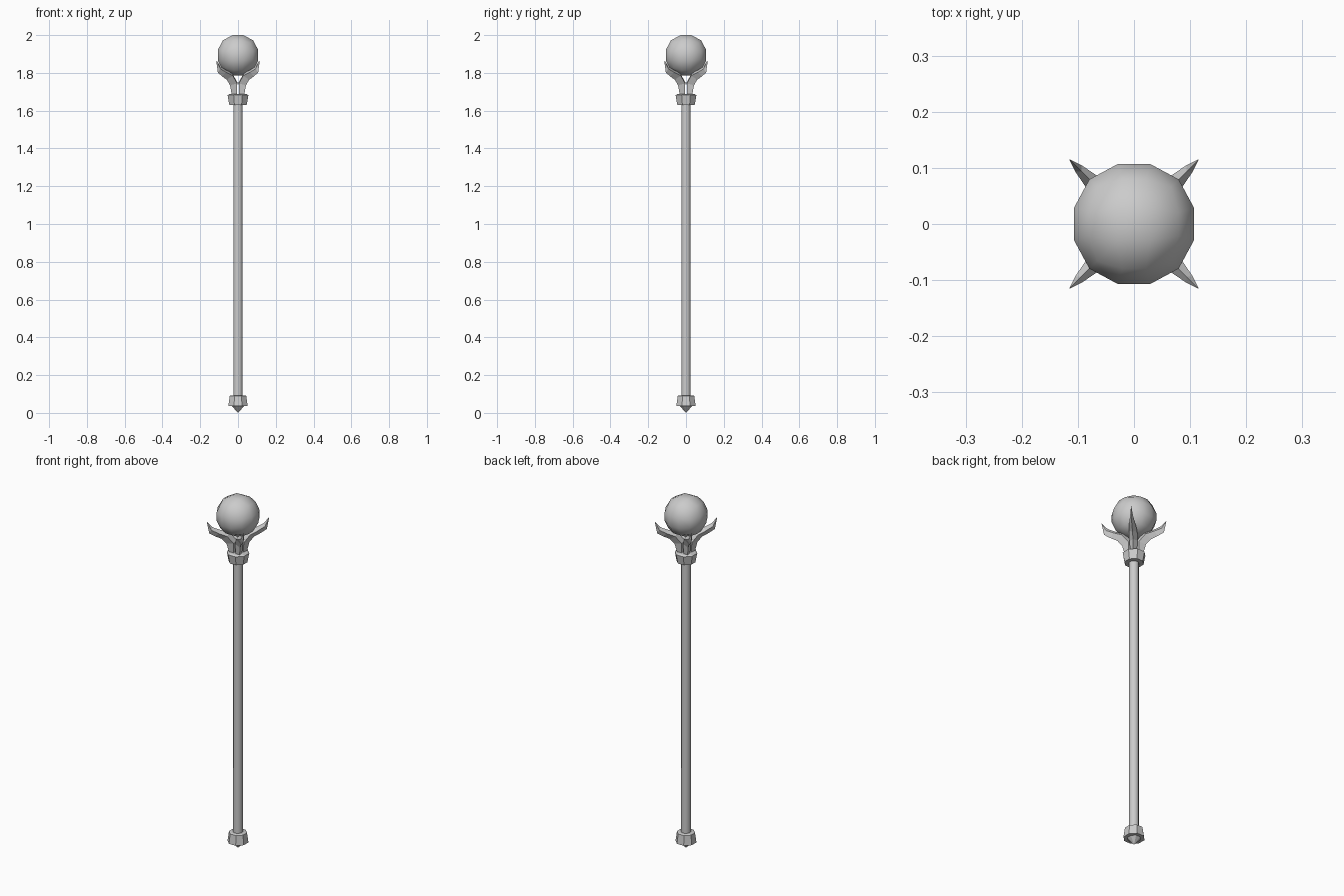
import bpy, bmesh, math
from mathutils import Vector

if "Cube" in bpy.data.objects:
    bpy.data.objects.remove(bpy.data.objects["Cube"])


def make_object(name, bm, smooth=None):
    bmesh.ops.remove_doubles(bm, verts=bm.verts, dist=1e-5)
    bmesh.ops.recalc_face_normals(bm, faces=bm.faces)
    mesh = bpy.data.meshes.new(name)
    bm.to_mesh(mesh)
    bm.free()
    ob = bpy.data.objects.new(name, mesh)
    bpy.context.collection.objects.link(ob)
    if smooth:
        bpy.ops.object.select_all(action='DESELECT')
        ob.select_set(True)
        bpy.context.view_layer.objects.active = ob
        bpy.ops.object.shade_smooth_by_angle(angle=math.radians(smooth))
    return ob


def loft(bm, rings):
    """Join rings of points with quads and cap both ends."""
    loops = [[bm.verts.new(p) for p in ring] for ring in rings]
    n = len(loops[0])
    for a, b in zip(loops, loops[1:]):
        for i in range(n):
            j = (i + 1) % n
            bm.faces.new((a[i], a[j], b[j], b[i]))
    bm.faces.new(loops[0])
    bm.faces.new(loops[-1])


def turned(name, profile, smooth=None, sides=8):
    """Octagonal turned part; profile gives (half width across flats, z)."""
    bm = bmesh.new()
    rings = []
    for r, z in profile:
        R = r / math.cos(math.pi / sides)
        angles = [math.tau * (i + 0.5) / sides for i in range(sides)]
        rings.append([(R * math.cos(a), R * math.sin(a), z) for a in angles])
    loft(bm, rings)
    return make_object(name, bm, smooth)


# Shaft, collars and pointed foot
turned("shaft", [(0.024, 0.05), (0.024, 1.67)], 50)
turned("top_collar", [(0.036, 1.63), (0.046, 1.63), (0.055, 1.682), (0.045, 1.688)])
turned("foot_ferrule", [(0.042, 0.036), (0.051, 0.036), (0.044, 0.09), (0.034, 0.093)])
turned("foot_point", [(0.034, 0.038), (0.0005, 0.0)])

# Four flared prongs: outer (r, z), inner (r, z), half width at each station
stations = [
    ((0.044, 1.675), (0.012, 1.675), 0.016),
    ((0.060, 1.735), (0.005, 1.750), 0.021),
    ((0.084, 1.764), (0.045, 1.800), 0.021),
    ((0.120, 1.782), (0.092, 1.816), 0.015),
    ((0.151, 1.802), (0.133, 1.835), 0.008),
    ((0.163, 1.866), (0.162, 1.867), 0.0005),
]
for k in range(4):
    ang = math.radians(45 + 90 * k)
    out = Vector((math.cos(ang), math.sin(ang), 0))
    side = Vector((-out.y, out.x, 0))
    up = Vector((0, 0, 1))
    rings = []
    for (ro, zo), (ri, zi), w in stations:
        rm, zm = ro * 0.4 + ri * 0.6, zo * 0.4 + zi * 0.6
        rings.append([out * ro + up * zo, out * rm + up * zm + side * w,
                      out * ri + up * zi, out * rm + up * zm - side * w])
    bm = bmesh.new()
    loft(bm, rings)
    make_object(f"prong_{k + 1}", bm)

# Orb: cube with three divisions per side pushed out to a sphere
R, centre = 0.1145, Vector((0, 0, 1.893))
steps = [math.tan(math.radians(a)) for a in (-45, -15, 15, 45)]
bm = bmesh.new()
for axis in range(3):
    for sign in (-1, 1):
        def point(u, v):
            p = [u, v]
            p.insert(axis, sign)
            return bm.verts.new(Vector(p).normalized() * R + centre)
        for i in range(3):
            for j in range(3):
                u0, u1, v0, v1 = steps[i], steps[i + 1], steps[j], steps[j + 1]
                bm.faces.new((point(u0, v0), point(u1, v0), point(u1, v1), point(u0, v1)))
make_object("orb", bm, 60)
